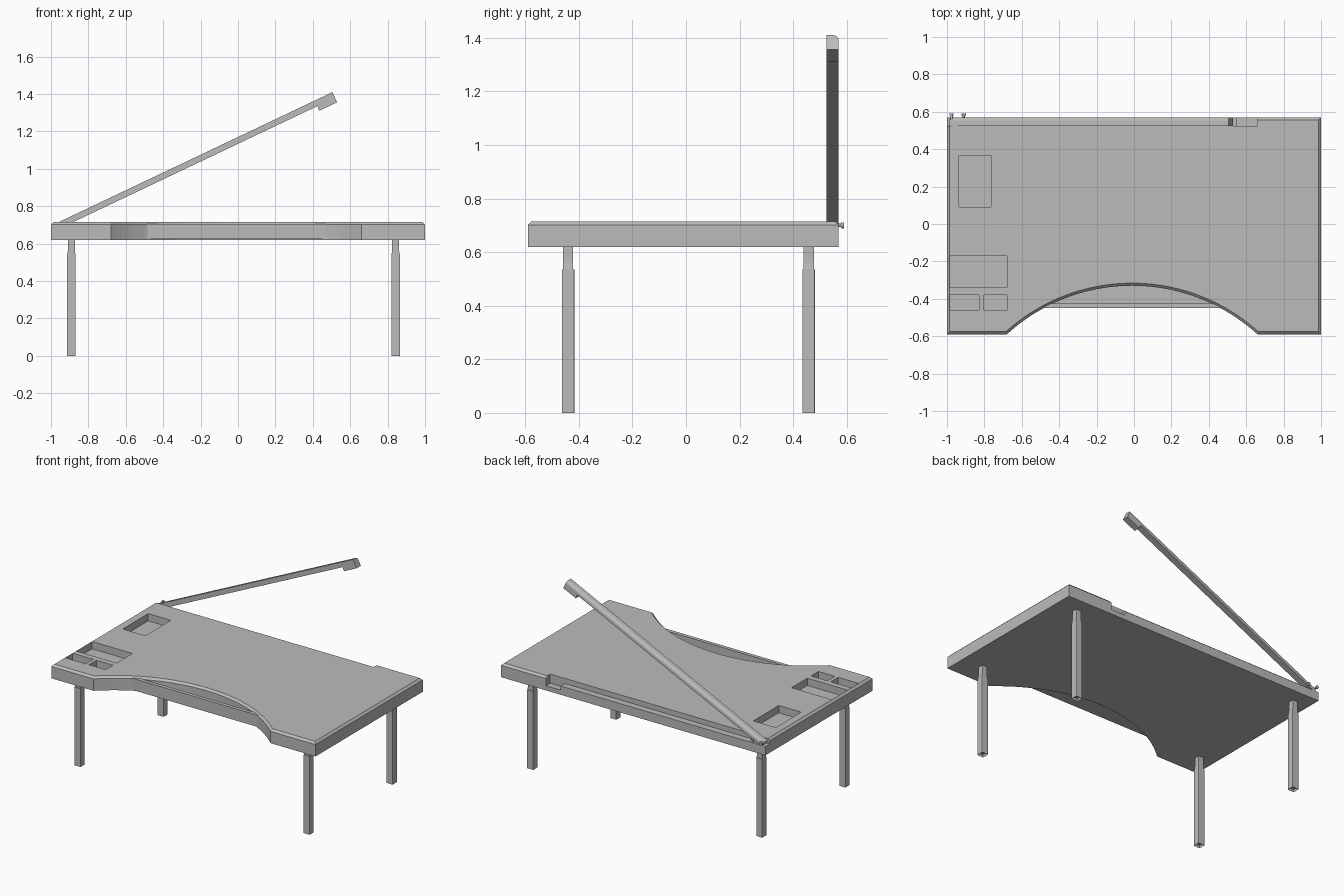
import bpy, bmesh, math
from mathutils import Matrix, Vector

if "Cube" in bpy.data.objects:
    bpy.data.objects.remove(bpy.data.objects["Cube"], do_unlink=True)

# Single material
grey = bpy.data.materials.new("plain_grey")
grey.use_nodes = True
COLOUR = (0.5, 0.5, 0.5, 1)
grey.diffuse_color = COLOUR
grey.node_tree.nodes["Principled BSDF"].inputs["Base Color"].default_value = COLOUR

BOTTOM, TOP = 0.62, 0.715
BACK, FRONT = 0.57, -0.59


def finish(bm, name):
    bmesh.ops.recalc_face_normals(bm, faces=bm.faces[:])
    mesh = bpy.data.meshes.new(name)
    bm.to_mesh(mesh)
    bm.free()
    mesh.materials.append(grey)
    obj = bpy.data.objects.new(name, mesh)
    bpy.context.scene.collection.objects.link(obj)
    return obj


def add_box(bm, x, y, z):
    """Box from (min, max) ranges."""
    size = [r[1] - r[0] for r in (x, y, z)]
    centre = [(r[0] + r[1]) / 2 for r in (x, y, z)]
    mat = Matrix.Translation(centre) @ Matrix.Diagonal((*size, 1))
    return bmesh.ops.create_cube(bm, size=1, matrix=mat)["verts"]


def prism(points, depth):
    """Extrude a flat outline along a vector."""
    bm = bmesh.new()
    face = bm.faces.new([bm.verts.new(p) for p in points])
    new = bmesh.ops.extrude_face_region(bm, geom=[face])["geom"]
    moved = [v for v in new if isinstance(v, bmesh.types.BMVert)]
    bmesh.ops.translate(bm, verts=moved, vec=depth)
    bmesh.ops.recalc_face_normals(bm, faces=bm.faces[:])
    return bm


def cut(target, x, y, z):
    """Carve a box out of the target and bake the result."""
    bm = bmesh.new()
    add_box(bm, x, y, z)
    cutter = finish(bm, "cutter")
    cutter.hide_render = True
    mod = target.modifiers.new("cut", "BOOLEAN")
    mod.operation, mod.solver, mod.object = "DIFFERENCE", "EXACT", cutter
    deps = bpy.context.evaluated_depsgraph_get()
    mesh = bpy.data.meshes.new_from_object(target.evaluated_get(deps))
    target.modifiers.clear()
    target.data = mesh
    bpy.data.objects.remove(cutter, do_unlink=True)


# Desk top with curved front recess
ARC_X, HALF, SAG = -0.01, 0.67, 0.26
radius = (HALF ** 2 + SAG ** 2) / (2 * SAG)
swing = math.asin(HALF / radius)
outline = [(-1, BACK), (-1, FRONT)]
STEPS = 40
for i in range(STEPS + 1):
    a = -swing + 2 * swing * i / STEPS
    outline.append((ARC_X + radius * math.sin(a),
                    FRONT + SAG - radius + radius * math.cos(a)))
outline += [(1, FRONT), (1, BACK)]
bm = prism([(x, y, BOTTOM) for x, y in outline], (0, 0, TOP - BOTTOM))
rim = [e for e in bm.edges if all(v.co.z > TOP - 0.001 for v in e.verts)]
bmesh.ops.bevel(bm, geom=rim, offset=0.014, segments=1, affect="EDGES")
desk = finish(bm, "desk_top")

# Storage pockets in the right-hand side of the top
POCKET_Z = (0.665, 0.8)
for px, py in [((-0.935, -0.765), (0.09, 0.365)),
               ((-0.985, -0.68), (-0.34, -0.17)),
               ((-0.985, -0.83), (-0.46, -0.38)),
               ((-0.805, -0.68), (-0.46, -0.38))]:
    cut(desk, px, py, POCKET_Z)

# Rear channel for the folding arm, deeper where its head rests
cut(desk, (-1.1, 0.66), (0.525, 0.7), (0.68, 0.8))
cut(desk, (0.55, 0.66), (0.525, 0.7), (0.652, 0.8))

# Shallow open drawer inside the front recess
bm = bmesh.new()
add_box(bm, (-0.49, 0.47), (-0.45, -0.32), (0.625, 0.637))
add_box(bm, (-0.49, 0.47), (-0.45, -0.425), (0.637, 0.705))
finish(bm, "front_drawer")

# Folding lamp arm with a thicker head
LENGTH, THICK, HEAD, HEAD_LEN = 1.65, 0.033, 0.06, 0.105
profile = [(0, 0), (LENGTH, 0), (LENGTH, -HEAD), (LENGTH - HEAD_LEN, -HEAD),
           (LENGTH - HEAD_LEN, -THICK), (0, -THICK)]
bm = prism([(x, 0.525, z) for x, z in profile], (0, BACK - 0.525, 0))
edge = [e for e in bm.edges
        if all(abs(v.co.z) < 1e-5 and v.co.y > BACK - 0.001 for v in e.verts)]
bmesh.ops.bevel(bm, geom=edge, offset=0.02, segments=5, profile=0.5, affect="EDGES")
tilt = Matrix.Rotation(math.radians(-25.4), 4, "Y")
bm.transform(Matrix.Translation((-0.986, 0, 0.702)) @ tilt)
arm = finish(bm, "lamp_arm")

# Hinge knobs at the back
knobs = []
for n, x in enumerate((-0.975, -0.91)):
    bm = bmesh.new()
    for rad, y0, y1 in ((0.006, 0.56, 0.581), (0.011, 0.58, 0.59)):
        place = Matrix.Translation((x, (y0 + y1) / 2, 0.7)) @ Matrix.Rotation(math.pi / 2, 4, "X")
        bmesh.ops.create_cone(bm, cap_ends=True, segments=16, radius1=rad,
                              radius2=rad, depth=y1 - y0, matrix=place)
    knobs.append(finish(bm, f"hinge_knob_{n + 1}"))

# Telescopic legs: wide lower sleeve, tapered neck, slim upper post
for side, x in (("right", -0.891), ("left", 0.843)):
    for end, y in (("front", -0.44), ("back", 0.458)):
        bm = bmesh.new()
        w, u = 0.0235, 0.019
        sleeve = add_box(bm, (x - w, x + w), (y - w, y + w), (0, 0.535))
        corners = [e for e in bm.edges
                   if abs(e.verts[0].co.z - e.verts[1].co.z) > 0.1]
        bmesh.ops.bevel(bm, geom=corners, offset=0.004, segments=2,
                        profile=0.5, affect="EDGES")
        bm.normal_update()
        foot = [f for f in bm.faces if f.normal.z < -0.9]
        bmesh.ops.inset_region(bm, faces=foot, thickness=0.005)
        bmesh.ops.translate(bm, verts=list(foot[0].verts), vec=Vector((0, 0, 0.015)))
        neck = add_box(bm, (x - w, x + w), (y - u, y + u), (0.535, 0.56))
        for v in neck:
            if v.co.z > 0.55:
                v.co.x = x + math.copysign(u, v.co.x - x)
        add_box(bm, (x - u, x + u), (y - u, y + u), (0.56, 0.63))
        finish(bm, f"{end}_{side}_leg")

# Smooth rounded parts, keep hard edges
bpy.ops.object.select_all(action="DESELECT")
for obj in [arm] + knobs:
    obj.select_set(True)
bpy.context.view_layer.objects.active = arm
bpy.ops.object.shade_smooth_by_angle(angle=math.radians(35))
